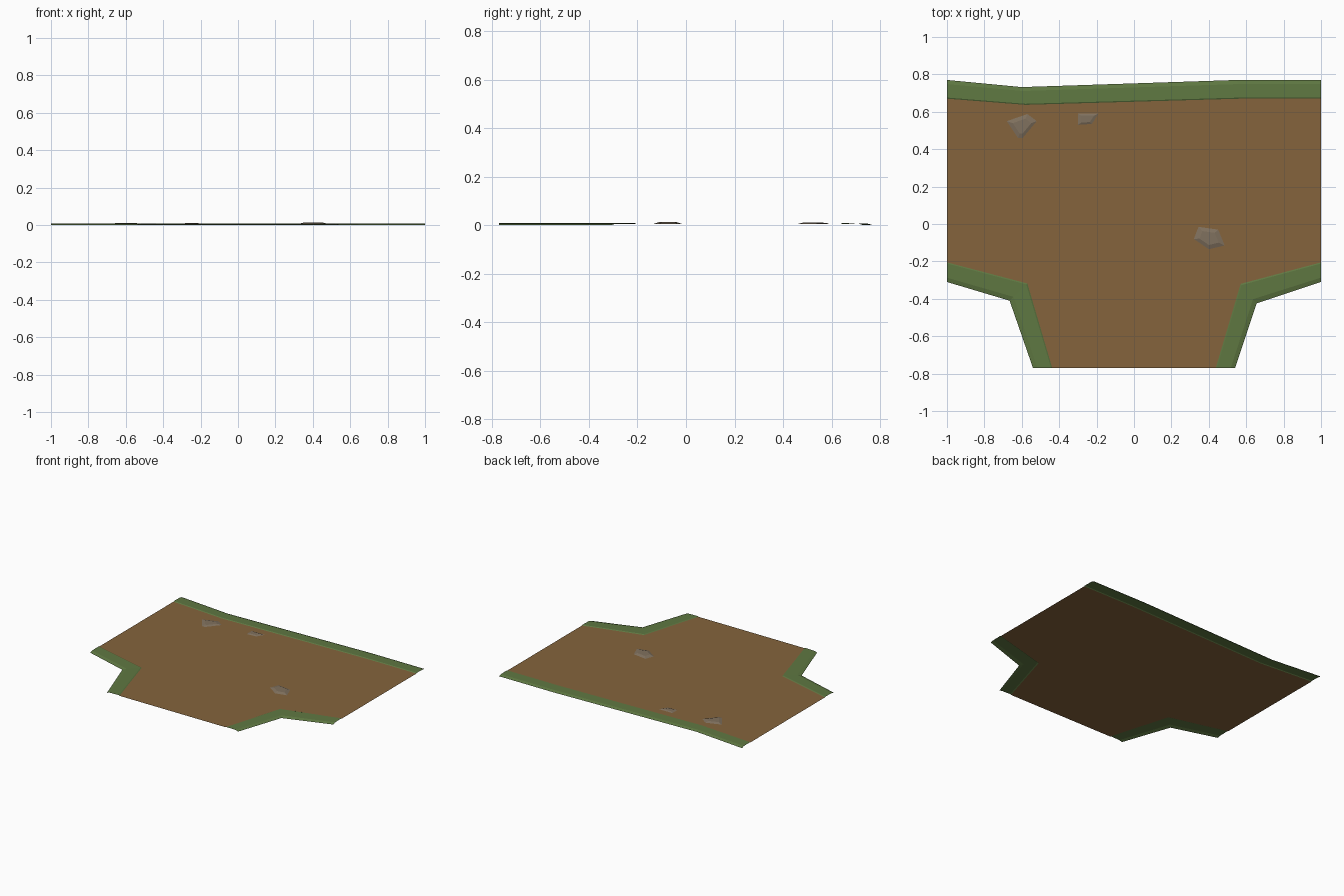
import bpy
from mathutils import Vector

if "Cube" in bpy.data.objects:
    bpy.data.objects.remove(bpy.data.objects["Cube"])


def material(name, rgb):
    m = bpy.data.materials.new(name)
    m.diffuse_color = (*rgb, 1)
    m.use_nodes = True
    m.node_tree.nodes["Principled BSDF"].inputs["Base Color"].default_value = m.diffuse_color
    return m


DIRT = material("dirt brown", (0.235, 0.127, 0.045))
GRASS = material("grass green", (0.114, 0.188, 0.054))
STONE = material("stone grey", (0.216, 0.165, 0.112))
DIRT_Z = 0.005


def add_mesh(name, verts, faces, mat):
    me = bpy.data.meshes.new(name)
    me.from_pydata(verts, [], faces)
    me.update()
    # open sheets: every face looks up
    for p in me.polygons:
        if p.normal.z < 0:
            p.flip()
    me.update()
    me.materials.append(mat)
    ob = bpy.data.objects.new(name, me)
    bpy.context.collection.objects.link(ob)
    return ob


# Verge edges: (outer line, inner line)
back = ([(-1, .77), (-.60, .732), (.55, .77), (1, .77)],
        [(-1, .67), (-.58, .637), (.57, .67), (1, .67)])
left = ([(-1, -.31), (-.665, -.41), (-.54, -.77)],
        [(-1, -.205), (-.57, -.318), (-.437, -.77)])
right = ([(1, -.31), (.655, -.425), (.54, -.77)],
         [(1, -.205), (.57, -.32), (.437, -.77)])

# Raised cross-section from outer rim to dirt: (fraction across, height)
SECTION = [(0, 0), (.22, .007), (.94, .0085), (1, DIRT_Z)]


def verge(name, lines):
    verts, faces, n = [], [], len(SECTION)
    for o, i in zip(*lines):
        o, i = Vector(o), Vector(i)
        for t, z in SECTION:
            p = o.lerp(i, t)
            verts.append((p.x, p.y, z))
    for a in range(len(lines[0]) - 1):
        for k in range(n - 1):
            b = a * n + k
            faces.append((b, b + 1, b + n + 1, b + n))
    add_mesh(name, verts, faces, GRASS)


verge("back_grass_verge", back)
verge("left_grass_verge", left)
verge("right_grass_verge", right)

# Dirt road sheet bounded by the inner verge lines
outline = back[1] + right[1] + left[1][::-1]
add_mesh("dirt_road", [(x, y, DIRT_Z) for x, y in outline],
         [tuple(range(len(outline)))], DIRT)


# Flat stones with sloped sides
def stone(name, pts, top):
    n = len(pts)
    c = sum((Vector(p) for p in pts), Vector((0, 0))) / n
    verts = [(x, y, DIRT_Z) for x, y in pts]
    for p in pts:
        q = Vector(p).lerp(c, .38)
        verts.append((q.x, q.y, top))
    faces = [(i, (i + 1) % n, n + (i + 1) % n, n + i) for i in range(n)]
    faces.append(tuple(range(n, 2 * n)))
    add_mesh(name, verts, faces, STONE)


stone("stone_left", [(-.68, .55), (-.57, .588), (-.52, .55),
                     (-.595, .46), (-.62, .46)], .011)
stone("stone_small", [(-.30, .59), (-.19, .59), (-.225, .535),
                      (-.30, .53)], .0095)
stone("stone_right", [(.345, -.015), (.45, -.03), (.485, -.115),
                      (.40, -.135), (.32, -.08)], .0125)
